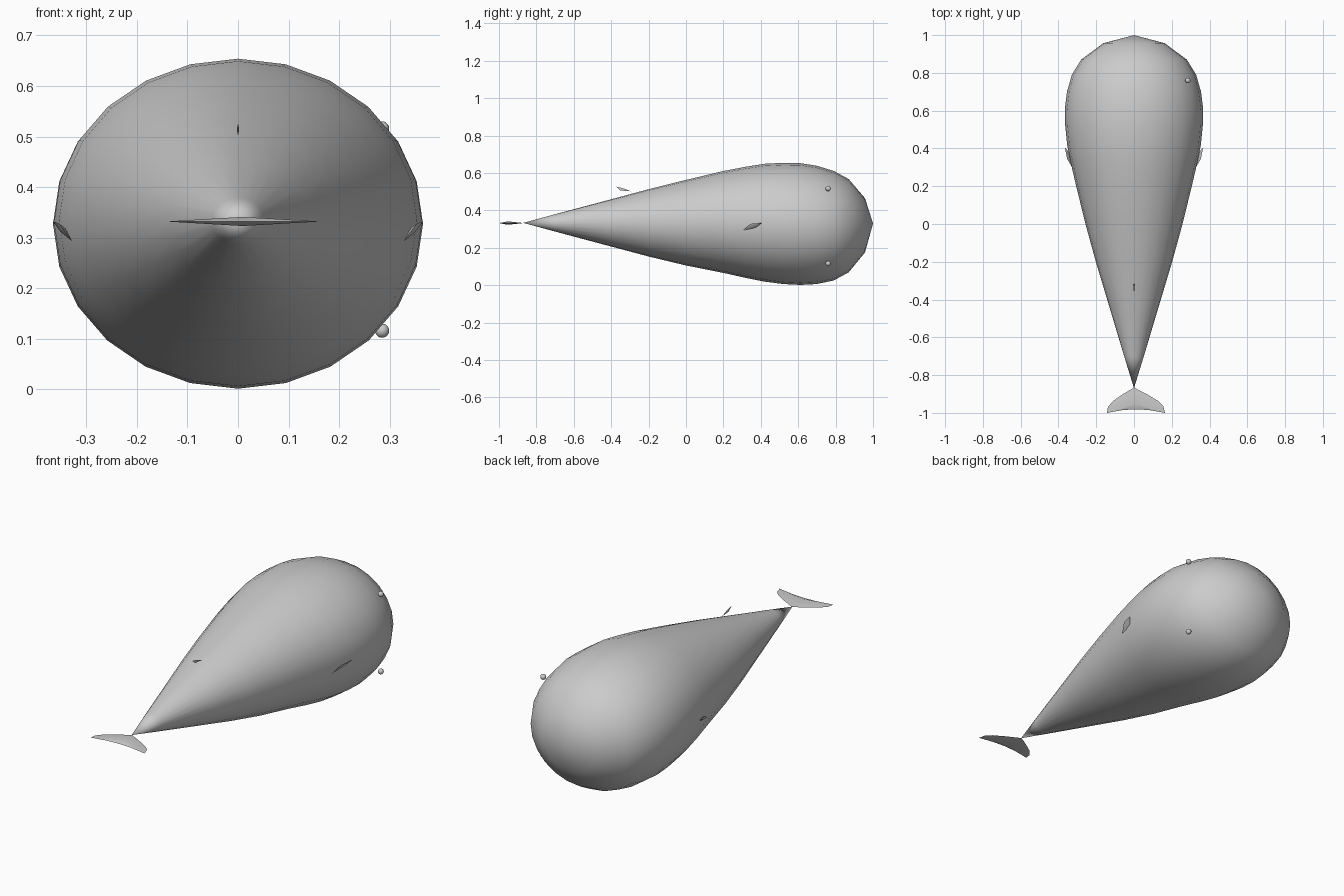
import bpy, bmesh, math

if "Cube" in bpy.data.objects:
    bpy.data.objects.remove(bpy.data.objects["Cube"])

grey = bpy.data.materials.new("whale grey")
grey.diffuse_color = (0.6, 0.6, 0.6, 1)
grey.use_nodes = True
grey.node_tree.nodes["Principled BSDF"].inputs["Base Color"].default_value = grey.diffuse_color


def make(name, bm, angle=60):
    bmesh.ops.recalc_face_normals(bm, faces=bm.faces[:])
    me = bpy.data.meshes.new(name)
    bm.to_mesh(me)
    bm.free()
    me.materials.append(grey)
    ob = bpy.data.objects.new(name, me)
    bpy.context.collection.objects.link(ob)
    bpy.ops.object.select_all(action='DESELECT')
    ob.select_set(True)
    bpy.context.view_layer.objects.active = ob
    bpy.ops.object.shade_smooth_by_angle(angle=math.radians(angle))
    return ob


def lens(name, outline, thick):
    """Thin fin: a sharp outline with a raised centre on both sides."""
    bm = bmesh.new()
    rim = [bm.verts.new(p) for p in outline]
    n = len(rim)
    centre = sum((v.co for v in rim), rim[0].co * 0) / n
    normal = rim[0].co * 0
    for i in range(n):
        normal += (rim[i].co - centre).cross(rim[(i + 1) % n].co - centre)
    normal.normalize()
    for side in (1, -1):
        peak = bm.verts.new(centre + normal * thick / 2 * side)
        for i in range(n):
            bm.faces.new((rim[i], rim[(i + 1) % n], peak))
    return make(name, bm, 50)


# Body: 24-sided elliptical rings (y, half width, centre height)
RINGS = [(-0.70, 0.052, 0.333), (-0.40, 0.142, 0.333), (-0.20, 0.202, 0.333),
         (0.0, 0.257, 0.334), (0.20, 0.306, 0.338), (0.32, 0.334, 0.336),
         (0.42, 0.354, 0.334), (0.52, 0.364, 0.330), (0.61, 0.366, 0.327),
         (0.70, 0.355, 0.322), (0.79, 0.329, 0.318), (0.87, 0.280, 0.318),
         (0.957, 0.163, 0.320)]
N = 24
bm = bmesh.new()
loops = []
for y, r, cz in RINGS:
    loops.append([bm.verts.new((r * math.cos(2 * math.pi * i / N), y,
                                cz + 0.89 * r * math.sin(2 * math.pi * i / N)))
                  for i in range(N)])
tail_tip = bm.verts.new((0, -0.87, 0.333))
nose = bm.verts.new((0, 1.0, 0.33))
for i in range(N):
    j = (i + 1) % N
    for a, b in zip(loops, loops[1:]):
        bm.faces.new((a[i], a[j], b[j], b[i]))
    bm.faces.new((tail_tip, loops[0][j], loops[0][i]))
    bm.faces.new((nose, loops[-1][i], loops[-1][j]))
make("body", bm)

# Tail flukes, slightly wider on the right
lens("tail_flukes", [(0, -0.866, 0.332), (0.075, -0.905, 0.332), (0.13, -0.938, 0.332),
                     (0.155, -0.965, 0.332), (0.164, -1.0, 0.332), (0.08, -0.985, 0.332),
                     (0.01, -0.981, 0.332), (-0.06, -0.985, 0.332), (-0.143, -1.0, 0.332),
                     (-0.138, -0.968, 0.332), (-0.11, -0.936, 0.332), (-0.06, -0.902, 0.332)], 0.018)

# Side fins, mirrored
for s, label in ((1, "right"), (-1, "left")):
    lens(label + "_fin", [(s * 0.366, 0.405, 0.332), (s * 0.354, 0.345, 0.328),
                          (s * 0.328, 0.30, 0.293), (s * 0.335, 0.37, 0.305)], 0.012)

# Back fin
lens("back_fin", [(0, -0.374, 0.527), (0, -0.335, 0.518), (0, -0.295, 0.502),
                  (0, -0.35, 0.506)], 0.005)

# Eyes
for label, z in (("upper_eye", 0.516), ("lower_eye", 0.116)):
    bm = bmesh.new()
    bmesh.ops.create_uvsphere(bm, u_segments=16, v_segments=10, radius=0.014)
    bmesh.ops.translate(bm, verts=bm.verts[:], vec=(0.285, 0.76, z))
    make(label, bm)
